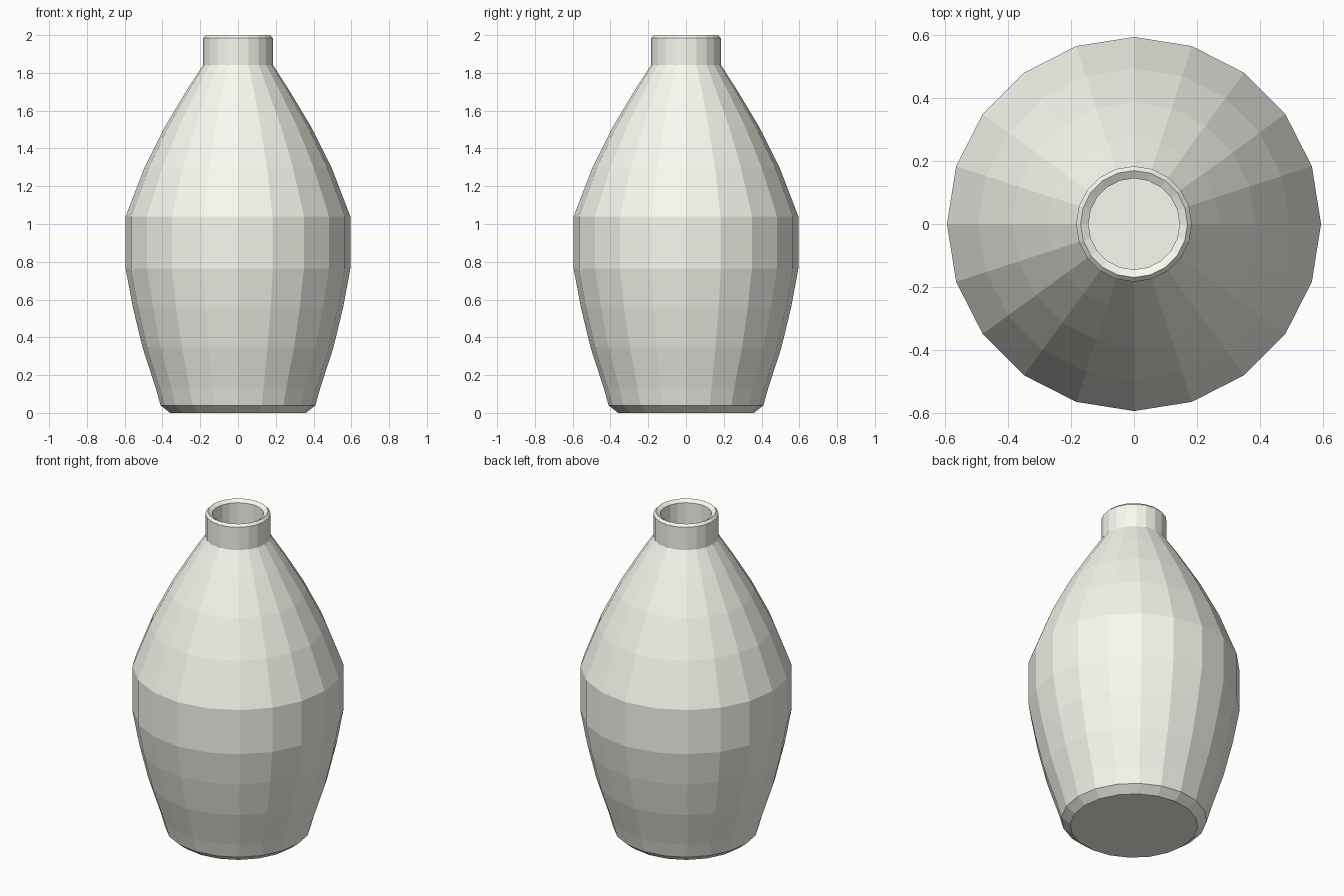
import bpy, bmesh, math

if "Cube" in bpy.data.objects:
    bpy.data.objects.remove(bpy.data.objects["Cube"])

SIDES = 20

# Outer profile (radius, height) from foot to lip
outer = [(0.36, 0), (0.41, 0.04), (0.435, 0.13), (0.505, 0.345), (0.557, 0.56),
         (0.595, 0.765), (0.595, 1.04), (0.495, 1.30), (0.387, 1.515), (0.273, 1.705),
         (0.184, 1.843), (0.184, 1.985), (0.17, 2.0)]
# Inner wall from lip to floor, following the outer wall
inner = [(0.145, 1.985), (0.145, 1.83)]
inner += [(r - 0.04, z) for r, z in reversed(outer[2:10])]
inner += [(0.36, 0.04)]


def lathe(name, profile, colour):
    bm = bmesh.new()
    rings = []
    for r, z in profile:
        rings.append([bm.verts.new((r * math.cos(a), r * math.sin(a), z))
                      for a in (2 * math.pi * i / SIDES for i in range(SIDES))])
    for low, high in zip(rings, rings[1:]):
        for i in range(SIDES):
            j = (i + 1) % SIDES
            bm.faces.new((low[i], low[j], high[j], high[i]))
    # Close the underside and the inside floor
    bm.faces.new(rings[0][::-1])
    bm.faces.new(rings[-1])
    bmesh.ops.recalc_face_normals(bm, faces=bm.faces)
    mesh = bpy.data.meshes.new(name)
    bm.to_mesh(mesh)
    bm.free()
    material = bpy.data.materials.new(name + "_glaze")
    material.diffuse_color = colour
    material.use_nodes = True
    material.node_tree.nodes["Principled BSDF"].inputs["Base Color"].default_value = material.diffuse_color
    mesh.materials.append(material)
    obj = bpy.data.objects.new(name, mesh)
    bpy.context.collection.objects.link(obj)
    return obj


# Hollow faceted vase in off-white
lathe("vase", outer + inner, (0.94, 0.96, 0.87, 1))
